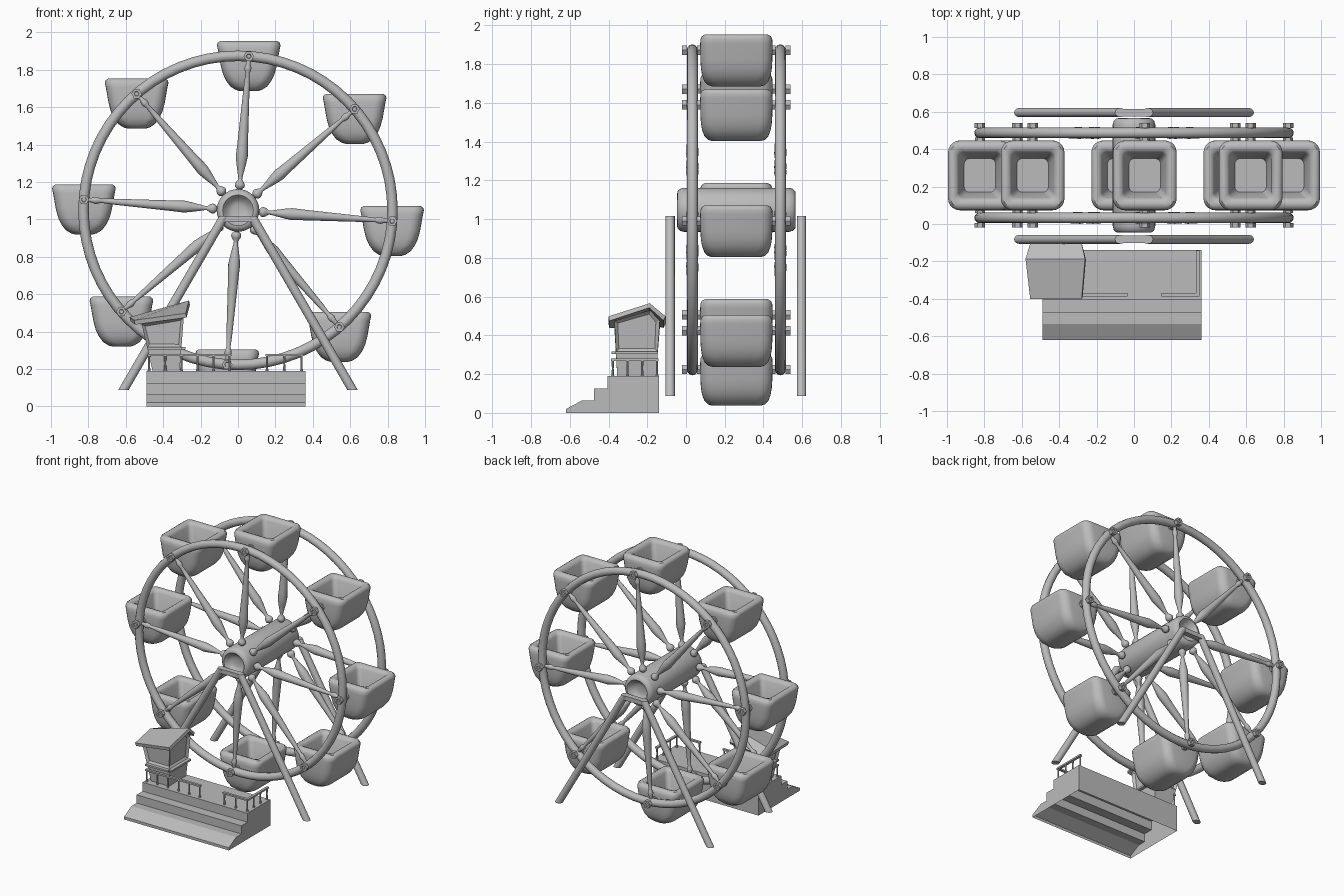
import bpy, bmesh, math
from mathutils import Matrix, Vector

cube = bpy.data.objects.get("Cube")
if cube:
    bpy.data.objects.remove(cube)

grey = bpy.data.materials.new("plain grey")
grey.use_nodes = True
grey.diffuse_color = (0.5, 0.5, 0.5, 1)
grey.node_tree.nodes["Principled BSDF"].inputs["Base Color"].default_value = (0.5, 0.5, 0.5, 1)

AXLE = Vector((0, 0.26, 1.048))
WHEEL_R, RING_Y = 0.826, 0.227
ANGLES = [math.radians(86 - 45 * k) for k in range(8)]


def finish(name, bm, matrix=None, smooth=True, recalc=True):
    """Turn a bmesh into a shaded object."""
    if recalc:
        bmesh.ops.recalc_face_normals(bm, faces=bm.faces)
    mesh = bpy.data.meshes.new(name)
    bm.to_mesh(mesh)
    bm.free()
    if matrix:
        mesh.transform(matrix)
    mesh.materials.append(grey)
    obj = bpy.data.objects.new(name, mesh)
    bpy.context.collection.objects.link(obj)
    if smooth:
        bpy.ops.object.select_all(action='DESELECT')
        obj.select_set(True)
        bpy.context.view_layer.objects.active = obj
        bpy.ops.object.shade_smooth_by_angle(angle=math.radians(40))
    return obj


def loft(rings, closed=False):
    """Skin a list of vertex rings, capping both ends unless closed."""
    bm = bmesh.new()
    loops = [[bm.verts.new(p) for p in ring] for ring in rings]
    n = len(loops[0])
    pairs = list(zip(loops, loops[1:]))
    if closed:
        pairs.append((loops[-1], loops[0]))
    for a, b in pairs:
        for i in range(n):
            j = (i + 1) % n
            bm.faces.new((a[i], a[j], b[j], b[i]))
    if not closed:
        bm.faces.new(loops[0])
        bm.faces.new(loops[-1])
    return bm


def circle(r, z, n):
    return [(r * math.cos(t), r * math.sin(t), z)
            for t in (math.tau * i / n for i in range(n))]


def lathe(profile, n=16):
    return loft([circle(r, z, n) for r, z in profile])


def rounded_rect(hx, hy, z, radius=0.06, steps=5):
    r = min(radius, hx * 0.95)
    pts = []
    for k, (sx, sy) in enumerate(((1, 1), (-1, 1), (-1, -1), (1, -1))):
        for j in range(steps + 1):
            t = math.pi / 2 * (k + j / steps)
            pts.append((sx * (hx - r) + r * math.cos(t), sy * (hy - r) + r * math.sin(t), z))
    return pts


def box(name, lo, hi):
    lo, hi = Vector(lo), Vector(hi)
    bm = bmesh.new()
    bmesh.ops.create_cube(bm, size=1)
    size = hi - lo
    return finish(name, bm, Matrix.Translation((lo + hi) / 2) @ Matrix.Diagonal((*size, 1)), False)


def along_y(x, y, z):
    """Local z turned to world +y, placed at a point."""
    return Matrix.Translation((x, y, z)) @ Matrix.Rotation(-math.pi / 2, 4, 'X')


# Hub drum with a dished recess at each end
half = [(0.03, 0.262), (0.055, 0.27), (0.072, 0.295), (0.082, 0.306),
        (0.095, 0.304), (0.108, 0.292), (0.114, 0.27)]
hub = half + [(r, -z) for r, z in reversed(half)]
finish("hub", lathe(hub, 32), along_y(*AXLE))

# Wheel rims, spokes and pivot bolts on both sides
spoke_profile = [(0.012, 0.09), (0.014, 0.115), (0.025, 0.125), (0.027, 0.137),
                 (0.022, 0.15), (0.011, 0.165), (0.012, 0.18), (0.026, 0.25),
                 (0.032, 0.29), (0.029, 0.34), (0.015, 0.68), (0.011, 0.735),
                 (0.017, 0.75), (0.019, 0.765), (0.012, 0.785), (0.012, 0.82)]
for side, label in ((-1, "front"), (1, "back")):
    y = AXLE.y + side * RING_Y
    rings = []
    for i in range(64):
        t = math.tau * i / 64
        rings.append([((WHEEL_R + p[0]) * math.cos(t), p[1], (WHEEL_R + p[0]) * math.sin(t))
                      for p in circle(0.028, 0, 12)])
    finish(label + "_rim", loft(rings, True), Matrix.Translation((0, y, AXLE.z)))
    for k, a in enumerate(ANGLES):
        d = Vector((math.cos(a), 0, math.sin(a)))
        turn = d.to_track_quat('Z', 'Y').to_matrix().to_4x4()
        finish(f"{label}_spoke_{k}", lathe(spoke_profile),
               Matrix.Translation((0, y, AXLE.z)) @ turn)
        p = AXLE + d * WHEEL_R
        # Hexagonal head with a sunk centre, then shank and inner nut
        bolt = [(0.012, 0.045), (0.014, 0.053), (0.028, 0.053), (0.028, 0.027),
                (0.014, 0.027), (0.014, -0.025), (0.027, -0.025), (0.027, -0.045),
                (0.014, -0.045), (0.014, -0.07)]
        flip = Matrix.Rotation(math.pi, 4, 'X') if side < 0 else Matrix.Identity(4)
        finish(f"{label}_bolt_{k}", lathe(bolt, 6), along_y(p.x, y, p.z) @ flip, False)

# Hanging tubs: outer shell, rolled lip and tapering well
tub = [(0.045, 0.125, -0.187), (0.07, 0.147, -0.18), (0.098, 0.165, -0.162),
       (0.122, 0.177, -0.13), (0.138, 0.183, -0.095), (0.15, 0.186, -0.05),
       (0.165, 0.187, 0.035), (0.17, 0.185, 0.058), (0.166, 0.178, 0.072),
       (0.153, 0.162, 0.081), (0.138, 0.146, 0.081), (0.122, 0.13, 0.074),
       (0.113, 0.12, 0.058), (0.084, 0.09, -0.1)]
for k, a in enumerate(ANGLES):
    p = AXLE + Vector((math.cos(a), 0, math.sin(a))) * WHEEL_R
    bm = loft([rounded_rect(hx, hy, z, 0.06 if i < 9 else 0.03)
               for i, (hx, hy, z) in enumerate(tub)])
    finish(f"tub_{k}", bm, Matrix.Translation(p))

# A-frame legs, cut level at top and foot
for y, label in ((-0.082, "front"), (0.596, "back")):
    for s, hand in ((1, "left"), (-1, "right")):
        shear = Matrix(((0.028, 0, -0.54 * s, 0.613 * s), (0, 0.024, 0, y),
                        (0, 0, 0.93, 0.087), (0, 0, 0, 1)))
        finish(f"{label}_{hand}_leg", lathe([(1, 0), (1, 1)], 20), shear)
    box(label + "_leg_tie", (-0.075, y - 0.02, 0.985), (0.075, y + 0.02, 1.017))

# Stepped platform, open underneath
X0, X1 = -0.49, 0.36
steps = [(-0.14, 0), (-0.62, 0), (-0.62, 0.02), (-0.535, 0.065), (-0.475, 0.065),
         (-0.475, 0.125), (-0.405, 0.125), (-0.405, 0.19), (-0.14, 0.19)]
bm = loft([[(x, y, z) for y, z in steps] for x in (X0, X1)])
bmesh.ops.recalc_face_normals(bm, faces=bm.faces)
under = [f for f in bm.faces if all(v.co.z < 0.001 for v in f.verts)]
bmesh.ops.delete(bm, geom=under, context='FACES_ONLY')
finish("platform", bm, None, False, False)


# Railings: flat handrail on thin posts
def railing(name, start, end, posts):
    a, b = Vector(start), Vector(end)
    pad = Vector((0.009, 0.009, 0))
    box(name + "_handrail", (*(a - pad).xy, 0.268), (*(b + pad).xy, 0.28))
    for i in range(posts):
        p = a.lerp(b, i / (posts - 1))
        finish(f"{name}_post_{i}", lathe([(0.009, 0), (0.006, 0.012), (0.005, 0.04),
                                          (0.006, 0.082)], 8), Matrix.Translation((p.x, p.y, 0.188)))


FRONT_Y, BACK_Y = -0.378, -0.15
railing("front_right_rail", (-0.475, FRONT_Y, 0), (-0.045, FRONT_Y, 0), 6)
railing("front_left_rail", (0.155, FRONT_Y, 0), (0.34, FRONT_Y, 0), 3)
railing("left_end_rail", (0.34, FRONT_Y, 0), (0.34, BACK_Y, 0), 4)
railing("right_end_rail", (-0.475, FRONT_Y, 0), (-0.475, BACK_Y, 0), 4)

# Ticket booth: flared crooked walls with recessed window panels
bm = bmesh.new()


def wall_end(xb, xt, z_eave, z_ridge):
    pts = ((xb, -0.355, 0.19), (xb, -0.155, 0.19), (xt, -0.135, z_eave),
           (xt, -0.185, z_ridge), (xt, -0.37, z_eave))
    return [bm.verts.new(p) for p in pts]


lo, hi = wall_end(-0.457, -0.515, 0.44, 0.462), wall_end(-0.312, -0.29, 0.475, 0.53)
sides = [bm.faces.new((lo[i], lo[(i + 1) % 5], hi[(i + 1) % 5], hi[i])) for i in range(5)]
ends = [bm.faces.new(lo), bm.faces.new(hi)]
bmesh.ops.recalc_face_normals(bm, faces=bm.faces)
mid = [f for f in (sides[1], sides[4], *ends)]
cut = bmesh.ops.bisect_plane(bm, geom=bm.verts[:] + bm.edges[:] + bm.faces[:],
                             plane_co=(0, 0, 0.315), plane_no=(0, 0, 1))
windows = [f for f in bm.faces if f.calc_center_median().z > 0.33 and abs(f.normal.z) < 0.5]
bmesh.ops.inset_individual(bm, faces=windows, thickness=0.022, depth=-0.015)
finish("booth_walls", bm, None, False)

# Booth counter ledges
box("front_counter", (-0.485, -0.385, 0.305), (-0.3, -0.355, 0.318))
box("left_counter", (-0.31, -0.365, 0.305), (-0.28, -0.145, 0.318))

# Crooked pitched roof, thickened downward
bm = bmesh.new()
rows = [((-0.555, -0.4, 0.46), (-0.28, -0.4, 0.498)),
        ((-0.58, -0.187, 0.477), (-0.262, -0.187, 0.566)),
        ((-0.555, -0.105, 0.46), (-0.28, -0.105, 0.498))]
grid = [[bm.verts.new(p) for p in row] for row in rows]
for a, b in zip(grid, grid[1:]):
    bm.faces.new((a[0], a[1], b[1], b[0]))
roof = finish("booth_roof", bm, None, False)
solid = roof.modifiers.new("thickness", 'SOLIDIFY')
solid.thickness = 0.024
solid.offset = -1
